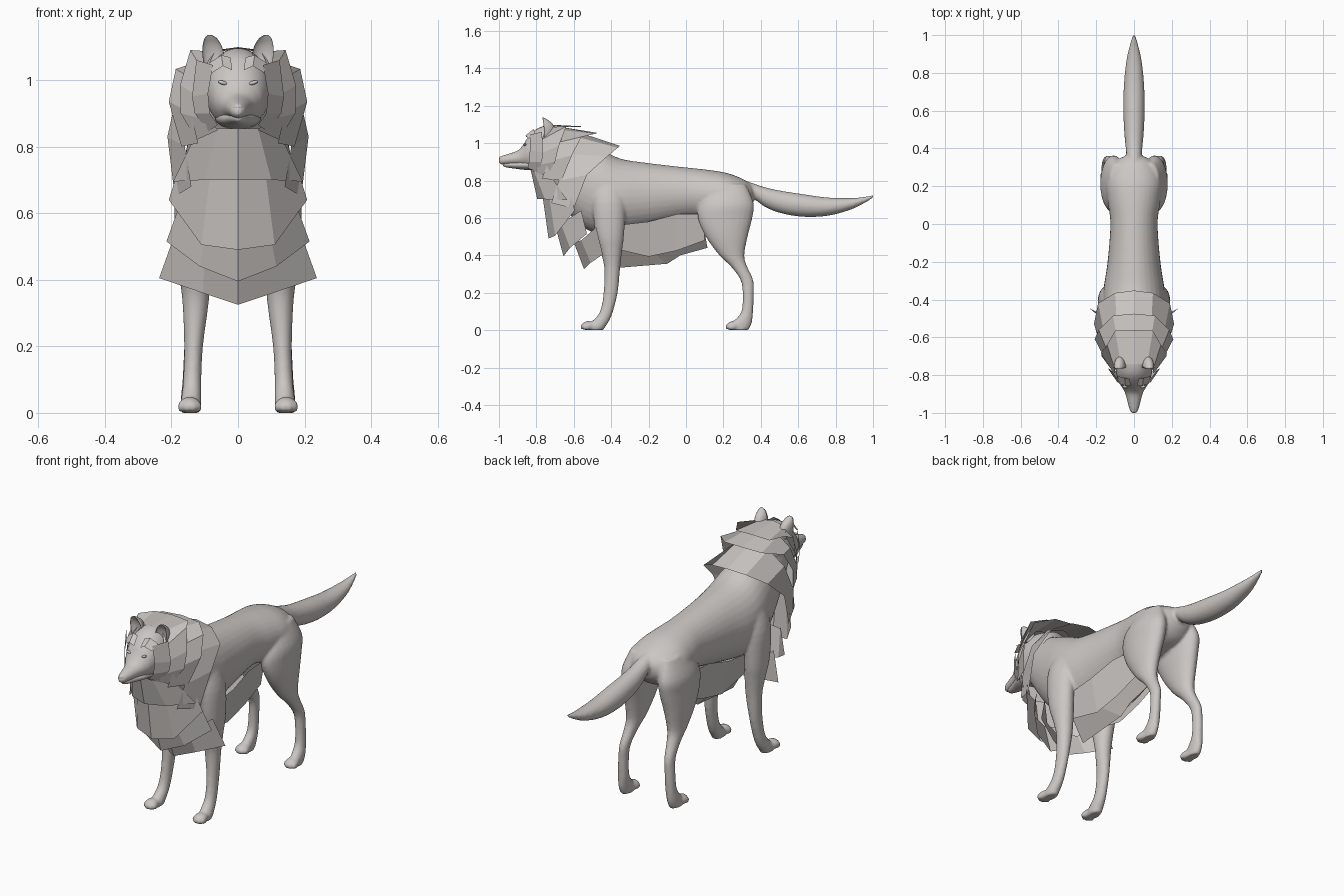
import bpy, bmesh, math
from mathutils import Matrix

fur = bpy.data.materials.new("warm_grey_fur")
fur.diffuse_color = (0.6, 0.57, 0.55, 1)


def smooth_sections(rows, steps=4):
    """Catmull-Rom interpolation between cross-sections."""
    out = []
    for i in range(len(rows) - 1):
        p0, p1 = rows[max(i - 1, 0)], rows[i]
        p2, p3 = rows[i + 1], rows[min(i + 2, len(rows) - 1)]
        for s in range(steps):
            t = s / steps
            out.append([0.5 * (2 * b + (c - a) * t + (2 * a - 5 * b + 4 * c - d) * t * t
                               + (3 * b - a - 3 * c + d) * t ** 3)
                        for a, b, c, d in zip(p0, p1, p2, p3)])
    out.append(rows[-1])
    return out


def loft(bm, rows, axis, side=1, n=24, cup=False):
    """Rows are (position, low, high, x_min, x_max); oval rings along y or z."""
    rings = []
    for t, a0, a1, b0, b1 in smooth_sections(rows):
        ring = []
        for k in range(n):
            ang = 2 * math.pi * k / n
            s = math.sin(ang)
            if cup and s < 0:
                s *= -0.3
            x = side * ((b0 + b1) / 2 + (b1 - b0) / 2 * math.cos(ang))
            a = (a0 + a1) / 2 + (a1 - a0) / 2 * s
            ring.append(bm.verts.new((x, t, a) if axis == 'y' else (x, a, t)))
        rings.append(ring)
    for r, q in zip(rings, rings[1:]):
        for k in range(n):
            bm.faces.new((r[k], r[(k + 1) % n], q[(k + 1) % n], q[k]))
    bm.faces.new(rings[0])
    bm.faces.new(rings[-1])


def oval(bm, loc, size, tilt=0):
    m = Matrix.Translation(loc) @ Matrix.Rotation(tilt, 4, 'Y') @ Matrix.Diagonal((*size, 1))
    bmesh.ops.create_uvsphere(bm, u_segments=14, v_segments=9, radius=1, matrix=m)


def finish(bm, name, smooth=True):
    bmesh.ops.recalc_face_normals(bm, faces=bm.faces)
    me = bpy.data.meshes.new(name)
    bm.to_mesh(me)
    bm.free()
    me.materials.append(fur)
    for p in me.polygons:
        p.use_smooth = smooth
    ob = bpy.data.objects.new(name, me)
    bpy.context.collection.objects.link(ob)
    return ob


def fur_sheet(name, *rows):
    """Flat faceted sheet through rows of points, mirrored across x."""
    bm = bmesh.new()
    grid = [[bm.verts.new(p) for p in row] for row in rows]
    for r, q in zip(grid, grid[1:]):
        for k in range(len(r) - 1):
            bm.faces.new((r[k], r[k + 1], q[k + 1], q[k]))
    ob = finish(bm, name, False)
    mod = ob.modifiers.new("mirror", 'MIRROR')
    mod.merge_threshold = 0.0005


def centred(rows):
    """(y, bottom, top, half width) to full section."""
    return [(y, lo, hi, -w, w) for y, lo, hi, w in rows]


# Body, tail, legs and paws fused into one smooth skin
bm = bmesh.new()
loft(bm, centred([
    (-.79, .85, 1.04, .07), (-.74, .78, 1.065, .09), (-.65, .65, 1.05, .115),
    (-.55, .55, 1.01, .14), (-.45, .51, .965, .16), (-.35, .515, .917, .162),
    (-.2, .545, .893, .14), (0, .59, .87, .125), (.12, .59, .857, .14),
    (.22, .60, .84, .15), (.3, .62, .81, .125), (.345, .66, .78, .08),
    (.365, .70, .75, .03)]), 'y', n=32)
loft(bm, centred([
    (.26, .72, .82, .03), (.36, .70, .785, .04), (.42, .66, .765, .046),
    (.5, .627, .747, .053), (.62, .606, .728, .057), (.75, .61, .71, .053),
    (.87, .64, .706, .04), (.95, .677, .712, .022), (1.005, .71, .724, .007)]), 'y')
front_leg = [
    (.8, -.49, -.35, .07, .15), (.68, -.5, -.325, .08, .188), (.52, -.485, -.33, .085, .19),
    (.42, -.457, -.342, .083, .178), (.33, -.437, -.352, .088, .167),
    (.2, -.441, -.365, .105, .162), (.1, -.46, -.39, .11, .165),
    (.05, -.5, -.41, .11, .17), (.02, -.53, -.43, .11, .175), (0, -.53, -.44, .115, .17)]
hind_leg = [
    (.78, .14, .32, .05, .13), (.68, .075, .362, .04, .174), (.6, .063, .355, .043, .177),
    (.5, .105, .33, .06, .174), (.4, .178, .312, .08, .163), (.34, .24, .327, .095, .158),
    (.27, .29, .359, .108, .158), (.2, .303, .362, .113, .162), (.1, .296, .359, .115, .167),
    (.04, .25, .352, .116, .172), (0, .24, .335, .118, .17)]
for side in (-1, 1):
    for leg, y in ((front_leg, -.52), (hind_leg, .255)):
        loft(bm, leg, 'z', side)
        oval(bm, (side * .145, y, .024), (.034, .04, .025))
        for dx, dy in ((-.026, .012), (-.009, 0), (.009, 0), (.026, .012)):
            oval(bm, (side * .145 + dx, y - .025 + dy, .018), (.01, .022, .018))
body = finish(bm, "body_skin")
remesh = body.modifiers.new("fuse", 'REMESH')
remesh.mode = 'VOXEL'
remesh.voxel_size = 0.008
remesh.use_smooth_shade = True
relax = body.modifiers.new("relax", 'SMOOTH')
relax.factor = 0.5
relax.iterations = 5

# Head and muzzle
bm = bmesh.new()
loft(bm, centred([
    (-1, .897, .915, .008), (-.986, .887, .93, .021), (-.95, .885, .942, .032),
    (-.9, .88, .96, .045), (-.87, .872, .992, .06), (-.845, .862, 1.03, .075),
    (-.8, .85, 1.075, .092), (-.74, .85, 1.095, .1), (-.68, .85, 1.09, .1),
    (-.6, .87, 1.06, .09)]), 'y', n=32)
finish(bm, "head")

# Lower jaw, set slightly inside the upper lip
bm = bmesh.new()
loft(bm, centred([
    (-.978, .878, .895, .008), (-.96, .87, .9, .02), (-.91, .863, .905, .036),
    (-.86, .857, .91, .055), (-.79, .852, .92, .07)]), 'y')
finish(bm, "lower_jaw")

bm = bmesh.new()
oval(bm, (0, -.985, .918), (.017, .014, .012))
finish(bm, "nose")

# Cupped ears and slanted eyes
bm = bmesh.new()
for side in (-1, 1):
    loft(bm, [(1.03, -.82, -.7, .04, .1), (1.075, -.82, -.7, .042, .107),
              (1.105, -.81, -.715, .05, .106), (1.126, -.79, -.742, .064, .1),
              (1.136, -.772, -.76, .08, .09)], 'z', side, cup=True)
finish(bm, "ears")
bm = bmesh.new()
for side in (-1, 1):
    oval(bm, (side * .046, -.861, .992), (.015, .008, .006), -side * .3)
finish(bm, "eyes")

# Brow tufts and cheek ruff
fur_sheet("brow_tuft", [(.018, -.856, 1.03), (.045, -.857, 1.042), (.078, -.845, 1.022)],
          [(.022, -.82, 1.068), (.05, -.815, 1.075), (.088, -.805, 1.05)])
fur_sheet("cheek_ruff",
          [(.075, -.835, 1.045), (.09, -.835, .96), (.085, -.84, .9), (.06, -.845, .865)],
          [(.125, -.77, 1.06), (.138, -.765, .95), (.13, -.77, .9), (.09, -.79, .845)])

# Layered collars, flaring backwards over the neck
fur_sheet("inner_collar",
          [(0, -.74, 1.099), (.07, -.74, 1.085), (.1, -.77, 1.02), (.105, -.79, .94),
           (.09, -.81, .88), (.06, -.82, .85)],
          [(0, -.56, 1.09), (.1, -.565, 1.085), (.143, -.64, 1.09), (.174, -.68, .985),
           (.172, -.70, .9), (.125, -.745, .82)])
fur_sheet("middle_collar",
          [(0, -.66, 1.085), (.08, -.67, 1.07), (.13, -.7, 1.0), (.14, -.74, .9),
           (.12, -.77, .81)],
          [(0, -.475, 1.055), (.11, -.485, 1.05), (.187, -.56, 1.033), (.208, -.61, .935),
           (.17, -.665, .8)])
fur_sheet("outer_collar",
          [(0, -.55, 1.05), (.09, -.57, 1.03), (.15, -.62, .94), (.16, -.68, .8),
           (.14, -.72, .68)],
          [(0, -.352, .985), (.1, -.365, .975), (.19, -.42, .93), (.212, -.53, .83),
           (.19, -.6, .65)])

# Overlapping chest bib, top layer to bottom layer
fur_sheet("throat_bib", [(0, -.83, .855), (.06, -.815, .855), (.12, -.74, .85)],
          [(0, -.795, .7), (.1, -.755, .7), (.195, -.635, .695)])
fur_sheet("upper_bib", [(0, -.77, .74), (.08, -.735, .74), (.17, -.625, .76)],
          [(0, -.735, .49), (.11, -.7, .505), (.208, -.595, .64)])
fur_sheet("middle_bib", [(0, -.7, .56), (.09, -.67, .57), (.17, -.56, .64)],
          [(0, -.655, .395), (.115, -.62, .44), (.215, -.53, .515)])
fur_sheet("lower_bib", [(0, -.6, .47), (.1, -.56, .48), (.185, -.48, .55)],
          [(0, -.545, .325), (.105, -.51, .36), (.237, -.445, .405)])

# Belly fringe: side panels and a central keel
fur_sheet("belly_side_fringe",
          [(.115, -.38, .56), (.112, -.2, .58), (.1, -.05, .62), (.09, .1, .62)],
          [(.08, -.38, .435), (.075, -.2, .393), (.07, -.05, .425), (.065, .1, .48)])
fur_sheet("belly_keel_fringe",
          [(.075, -.4, .46), (.07, -.2, .43), (.06, -.04, .46), (.055, .1, .52)],
          [(0, -.4, .33), (0, -.1, .355), (0, -.03, .4), (0, .115, .44)])
